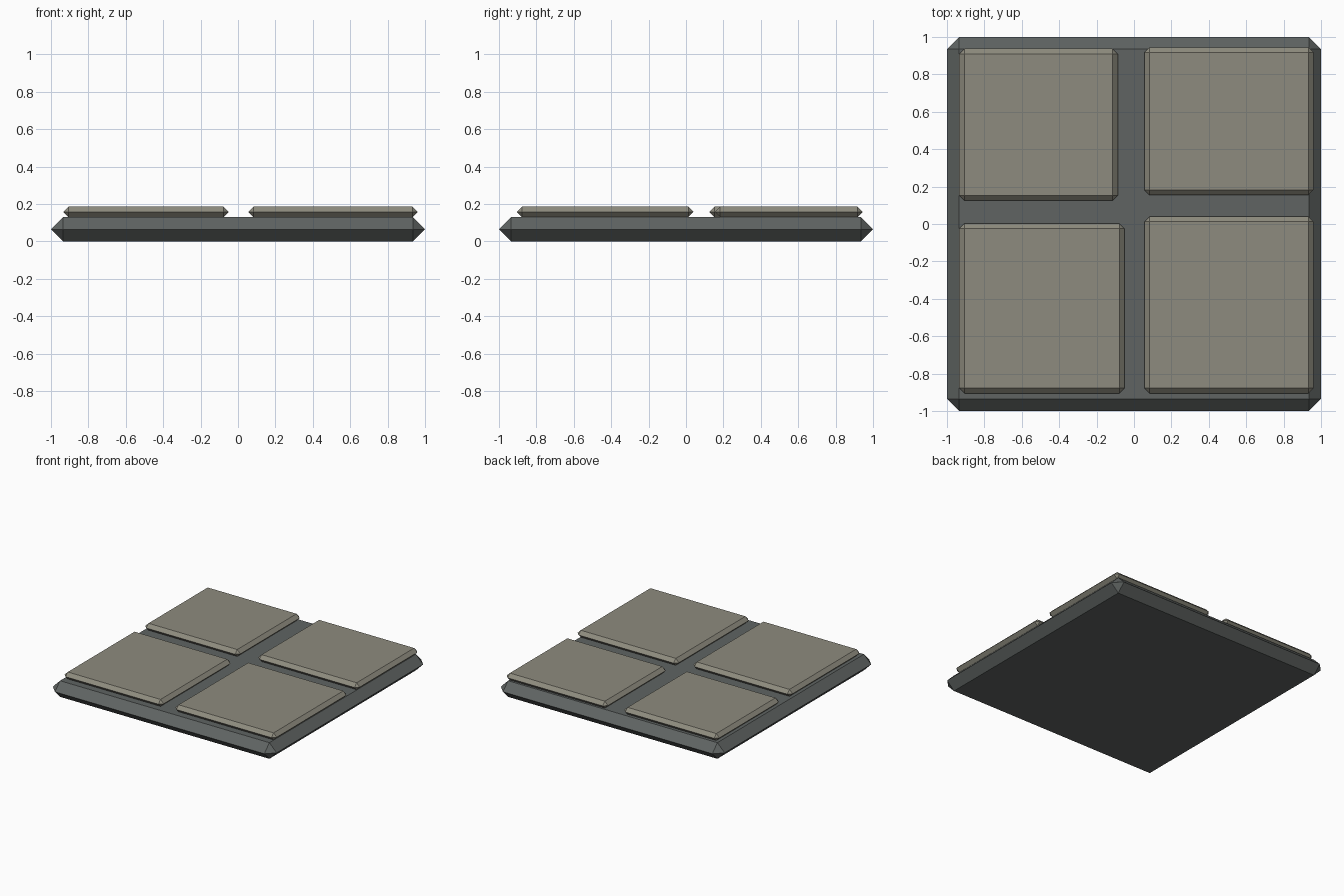
import bpy
import bmesh
from mathutils import Vector

if "Cube" in bpy.data.objects:
    bpy.data.objects.remove(bpy.data.objects["Cube"])


def material(name, color):
    mat = bpy.data.materials.new(name)
    mat.diffuse_color = (*color, 1)
    mat.use_nodes = True
    mat.node_tree.nodes["Principled BSDF"].inputs["Base Color"].default_value = mat.diffuse_color
    return mat


def chamfered_slab(name, low, high, bevel, mat):
    """Box between two corners with a single flat chamfer on every edge."""
    low, high = Vector(low), Vector(high)
    bm = bmesh.new()
    bmesh.ops.create_cube(bm, size=1)
    bmesh.ops.scale(bm, vec=high - low, verts=bm.verts)
    bmesh.ops.translate(bm, vec=(low + high) / 2, verts=bm.verts)
    bmesh.ops.bevel(bm, geom=bm.edges[:], offset=bevel, offset_type='OFFSET',
                    segments=1, profile=0.5, affect='EDGES')
    mesh = bpy.data.meshes.new(name)
    bm.to_mesh(mesh)
    bm.free()
    mesh.materials.append(mat)
    obj = bpy.data.objects.new(name, mesh)
    bpy.context.collection.objects.link(obj)
    return obj


grout = material("dark_stone", (0.115, 0.127, 0.123))
stone = material("warm_stone", (0.27, 0.26, 0.21))

# Base slab, chamfered to a knife edge halfway up its sides
BASE_TOP, TILE_TOP = 0.13, 0.186
chamfered_slab("base_slab", (-1, -1, 0), (1, 1, BASE_TOP), 0.0648, grout)

# Four paving stones of slightly different sizes: x range, y range
tiles = {
    "paver_front_left": (-0.935, -0.05, -0.905, 0.003),
    "paver_front_right": (0.055, 0.96, -0.905, 0.04),
    "paver_back_left": (-0.935, -0.086, 0.125, 0.937),
    "paver_back_right": (0.055, 0.96, 0.155, 0.945),
}
for name, (x0, x1, y0, y1) in tiles.items():
    chamfered_slab(name, (x0, y0, BASE_TOP), (x1, y1, TILE_TOP), 0.0279, stone)
